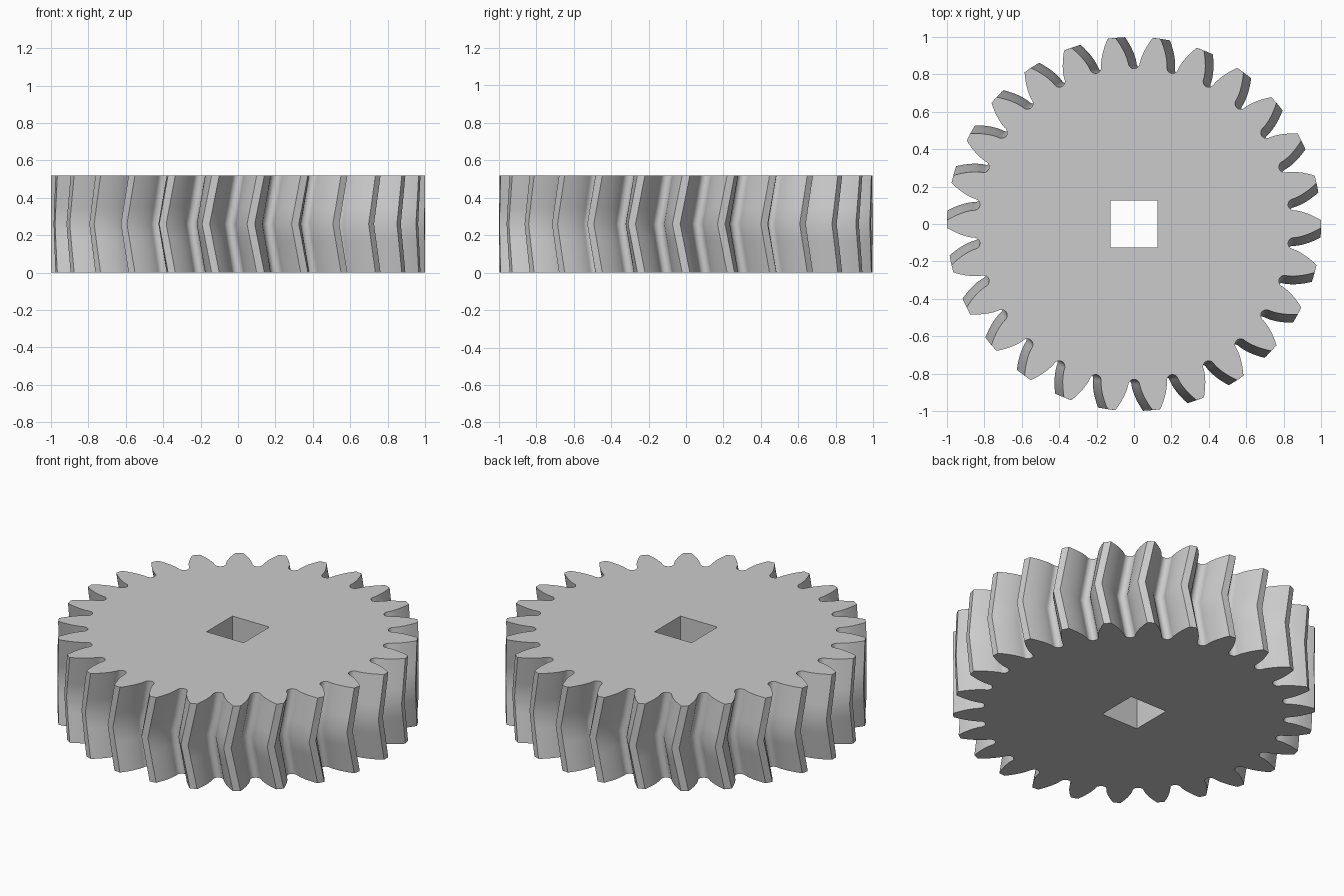
import bpy, bmesh, math

if "Cube" in bpy.data.objects:
    bpy.data.objects.remove(bpy.data.objects["Cube"])

TEETH = 26
TIP, ROOT, HEIGHT = 1.0, 0.83, 0.52
MODULE = 2 * TIP / (TEETH + 2)
PITCH_R = MODULE * TEETH / 2
PRESSURE = math.radians(24)
BASE_R = PITCH_R * math.cos(PRESSURE)
TWIST = -0.052          # turn of the mid plane against both faces
HALF_LAYERS = 3
HOLE = 0.125


def involute(angle):
    return math.tan(angle) - angle


def half_tooth(r):
    """Half the angle a tooth covers at radius r."""
    a = math.acos(min(1, BASE_R / r))
    return math.pi / (2 * TEETH) + involute(PRESSURE) - involute(a)


def tooth_profile():
    """(radius, angle) points from one valley to the next, tooth at angle 0."""
    half_pitch = math.pi / TEETH
    start = ROOT + 0.032
    gap = half_pitch - half_tooth(start)
    side = []
    # Rounded valley, then the involute flank
    for i in range(6):
        t = i / 6 * math.pi / 2
        side.append((start - (start - ROOT) * math.cos(t), -half_pitch + gap * math.sin(t)))
    for i in range(8):
        r = start + (TIP - start) * i / 7
        side.append((r, -half_tooth(r)))
    return side + [(r, -a) for r, a in reversed(side[1:])]


def ring(bm, z, turn):
    step = 2 * math.pi / TEETH
    return [bm.verts.new((r * math.cos(a + k * step + turn), r * math.sin(a + k * step + turn), z))
            for k in range(TEETH) for r, a in tooth_profile()]


def square(bm, z):
    return [bm.verts.new((x * HOLE, y * HOLE, z)) for x, y in ((-1, -1), (1, -1), (1, 1), (-1, 1))]


def bridge(bm, low, high):
    n = len(low)
    for i in range(n):
        j = (i + 1) % n
        bm.faces.new((low[i], low[j], high[j], high[i]))


def loop_edges(bm, loop):
    return [bm.edges.get((v, loop[i - 1])) for i, v in enumerate(loop)]


bm = bmesh.new()

# Herringbone teeth: twist to the mid plane and back
layers = 2 * HALF_LAYERS
rings = [ring(bm, HEIGHT * i / layers, TWIST * (1 - abs(i / HALF_LAYERS - 1)))
         for i in range(layers + 1)]
for low, high in zip(rings, rings[1:]):
    bridge(bm, low, high)

# Square shaft hole
holes = [square(bm, 0), square(bm, HEIGHT)]
bridge(bm, *holes)

# Flat end faces around the hole
for outer, inner in ((rings[0], holes[0]), (rings[-1], holes[1])):
    bmesh.ops.triangle_fill(bm, use_beauty=True, edges=loop_edges(bm, outer) + loop_edges(bm, inner))
bmesh.ops.recalc_face_normals(bm, faces=bm.faces)

mesh = bpy.data.meshes.new("herringbone_gear")
bm.to_mesh(mesh)
bm.free()
gear = bpy.data.objects.new("herringbone_gear", mesh)
bpy.context.collection.objects.link(gear)

# Light grey material
grey = bpy.data.materials.new("light_grey")
grey.use_nodes = True
color = (0.6, 0.6, 0.6, 1)
grey.diffuse_color = color
grey.node_tree.nodes["Principled BSDF"].inputs["Base Color"].default_value = color
mesh.materials.append(grey)

# Smooth flanks, sharp tips and rims
bpy.ops.object.select_all(action='DESELECT')
gear.select_set(True)
bpy.context.view_layer.objects.active = gear
bpy.ops.object.shade_smooth_by_angle(angle=math.radians(30))
